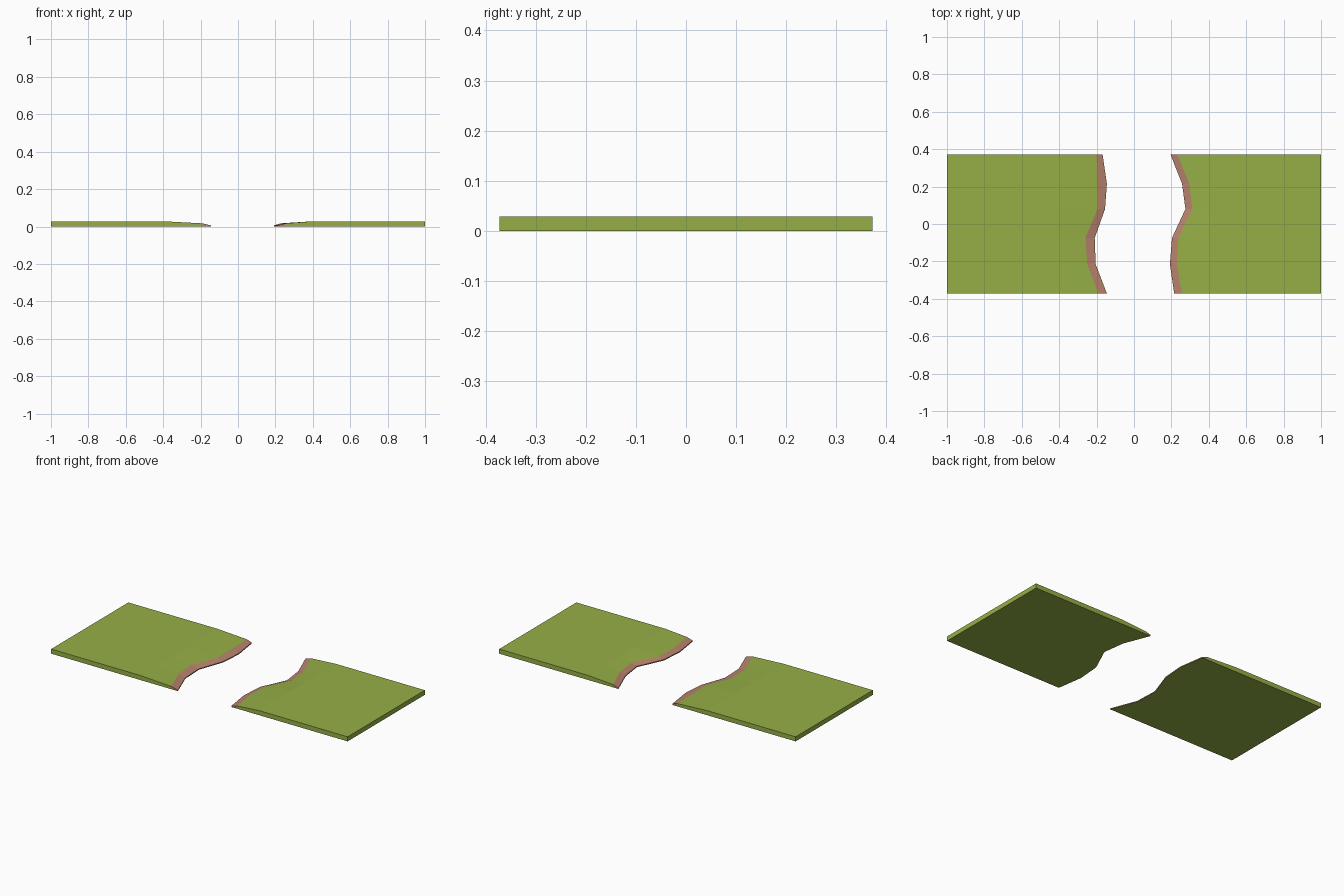
import bpy, bmesh

if "Cube" in bpy.data.objects:
    bpy.data.objects.remove(bpy.data.objects["Cube"])


def material(name, rgb):
    m = bpy.data.materials.new(name)
    m.diffuse_color = (*rgb, 1)
    m.use_nodes = True
    m.node_tree.nodes["Principled BSDF"].inputs["Base Color"].default_value = m.diffuse_color
    return m


grass = material("grass green", (0.305, 0.43, 0.061))
soil = material("bank soil", (0.48, 0.225, 0.155))

TOP, EDGE, LIP = 0.028, 0.017, 0.006
Y = [-0.372, -0.215, -0.075, 0.08, 0.215, 0.372]


def river_side(name, side, grass_x, bank_x):
    """Slab whose profile slopes gently to the grass edge, then down the bank."""
    bm = bmesh.new()
    rows = []
    for y, g, b in zip(Y, grass_x, bank_x):
        top = [(side, TOP), (side * 0.4, TOP), (g, EDGE), (b, LIP)]
        rows.append([(bm.verts.new((x, y, z)), bm.verts.new((x, y, 0)))
                     for x, z in top])

    def face(verts, mat):
        bm.faces.new(verts).material_index = mat

    for r, s in zip(rows, rows[1:]):
        for i in range(3):
            mat = 1 if i == 2 else 0
            face([r[i][0], r[i + 1][0], s[i + 1][0], s[i][0]], mat)
            face([r[i][1], s[i][1], s[i + 1][1], r[i + 1][1]], mat if i == 2 else 0)
        # outer end wall and low lip at the water
        face([r[0][0], s[0][0], s[0][1], r[0][1]], 0)
        face([r[3][0], r[3][1], s[3][1], s[3][0]], 1)
    # front and back walls
    for r in (rows[0], rows[-1]):
        for i in range(3):
            face([r[i][0], r[i][1], r[i + 1][1], r[i + 1][0]], 1 if i == 2 else 0)
    # the underside is all grass coloured
    for f in bm.faces:
        if all(v.co.z == 0 for v in f.verts):
            f.material_index = 0
    bmesh.ops.recalc_face_normals(bm, faces=bm.faces[:])
    me = bpy.data.meshes.new(name)
    bm.to_mesh(me)
    bm.free()
    me.materials.append(grass)
    me.materials.append(soil)
    ob = bpy.data.objects.new(name, me)
    bpy.context.collection.objects.link(ob)


# left and right river banks
river_side("left_bank", -1,
           [-0.19, -0.25, -0.26, -0.195, -0.197, -0.2],
           [-0.145, -0.205, -0.21, -0.155, -0.145, -0.168])
river_side("right_bank", 1,
           [0.255, 0.23, 0.237, 0.312, 0.295, 0.232],
           [0.215, 0.192, 0.203, 0.275, 0.257, 0.195])
